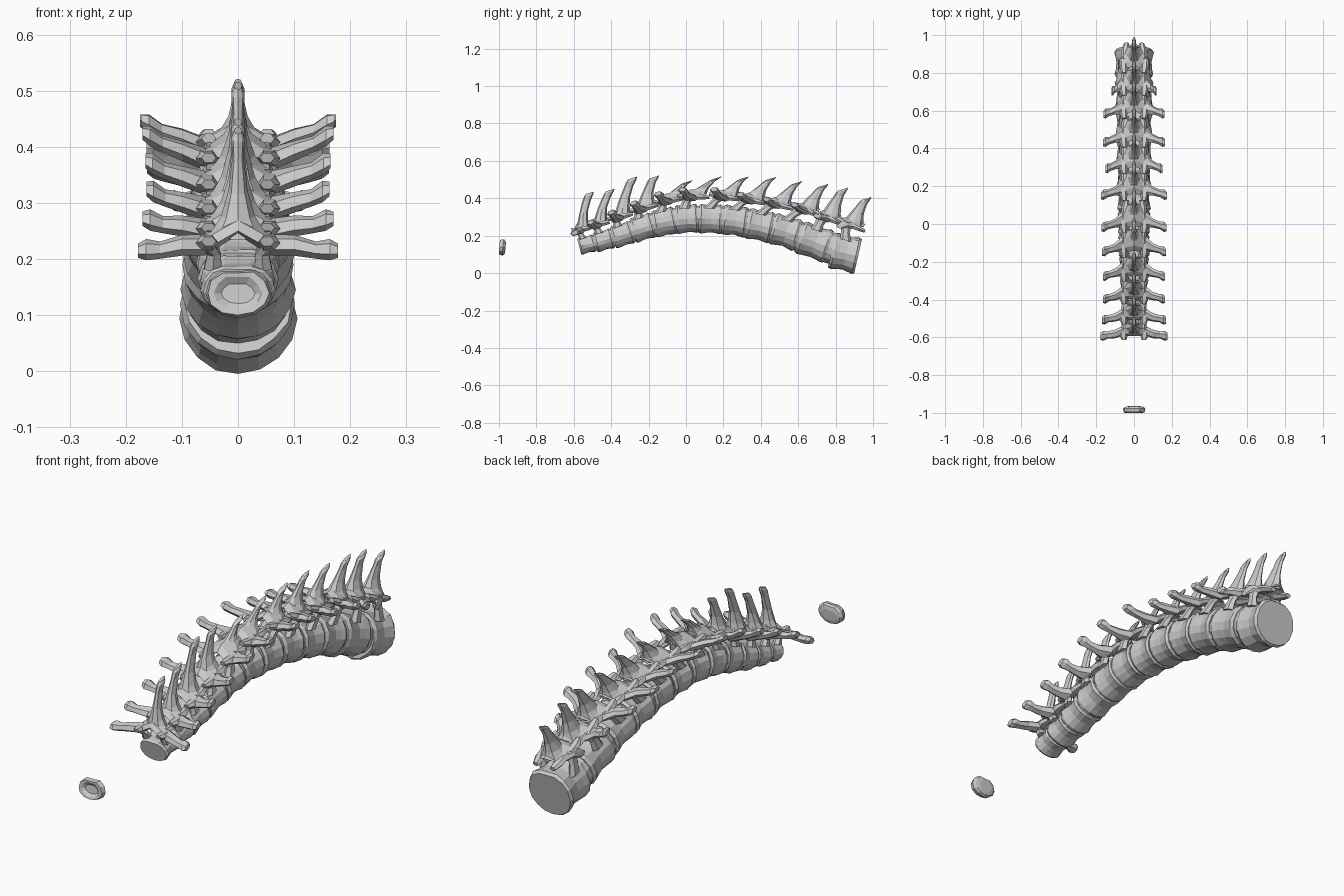
import bpy, math, random
from mathutils import Vector

if "Cube" in bpy.data.objects:
    bpy.data.objects.remove(bpy.data.objects["Cube"])

random.seed(4)

# Per-vertebra measurements, front (-y) to back (+y)
BODY_Y = [-.53, -.44, -.34, -.23, -.115, .005, .13, .26, .395, .53, .685, .85]
BODY_Z = [.152, .175, .205, .243, .273, .29, .29, .28, .255, .222, .168, .107]
BODY_RZ = [.047, .055, .062, .07, .075, .078, .08, .083, .085, .087, .092, .1]
WING_Y = [-.595, -.51, -.4, -.28, -.15, -.02, .15, .29, .43, .58, .7, .82]
WING_X = [.178, .17, .163, .165, .17, .172, .175, .152, .163, .162, .12, .085]
WING_Z = [.215, .272, .325, .375, .425, .447, .447, .42, .395, .365, .305, .25]
ARCH_Z = [.235, .262, .30, .345, .388, .41, .41, .395, .372, .342, .302, .265]
TIP_Y = [-.515, -.405, -.285, -.17, .01, .165, .31, .455, .595, .735, .84, .965]
TIP_Z = [.435, .45, .515, .52, .495, .515, .515, .512, .49, .475, .455, .405]


def make_object(name, lofts, mirror=False):
    verts, faces = [], []
    for rings in lofts:
        base, n = len(verts), len(rings[0])
        for ring in rings:
            verts += [tuple(p) for p in ring]
        for r in range(len(rings) - 1):
            for i in range(n):
                a, b = base + r * n + i, base + r * n + (i + 1) % n
                faces.append((a, b, b + n, a + n))
        faces.append(tuple(range(base + n - 1, base - 1, -1)))
        end = base + (len(rings) - 1) * n
        faces.append(tuple(range(end, end + n)))
    me = bpy.data.meshes.new(name)
    me.from_pydata(verts, [], faces)
    import bmesh
    bm = bmesh.new()
    bm.from_mesh(me)
    bmesh.ops.recalc_face_normals(bm, faces=bm.faces)
    bm.to_mesh(me)
    bm.free()
    ob = bpy.data.objects.new(name, me)
    bpy.context.collection.objects.link(ob)
    if mirror:
        m = ob.modifiers.new("Mirror", 'MIRROR')
        m.use_axis[0] = True
        m.use_mirror_merge = False
    return ob


def ring(c, u, v, n=6, turn=0.0):
    c, u, v = Vector(c), Vector(u), Vector(v)
    return [c + u * math.cos(turn + 2 * math.pi * i / n) + v * math.sin(turn + 2 * math.pi * i / n)
            for i in range(n)]


def body_ring(y, z, axis, along, rx, rz, n=16, jitter=.02):
    # Round below, flattened on the canal side above
    up = Vector((0, -axis.z, axis.y))
    c = Vector((0, y, z)) + axis * along
    pts = []
    for i in range(n):
        a = 2 * math.pi * i / n
        k = 1 + random.uniform(-jitter, jitter)
        s = math.sin(a)
        h = s * rz if s < 0 else min(s, .86) * rz * 1.12
        pts.append(c + Vector((math.cos(a) * rx * k, 0, 0)) + up * h * k)
    return pts


def slope(vals, ys, i):
    a, b = max(i - 1, 0), min(i + 1, len(ys) - 1)
    return Vector((0, ys[b] - ys[a], vals[b] - vals[a])).normalized()


for i in range(12):
    y, z, rz = BODY_Y[i], BODY_Z[i], BODY_RZ[i]
    rx = .066 + .036 * (i / 11) ** .8
    ax = slope(BODY_Z, BODY_Y, i)
    if i == 11:
        ax = Vector((0, .975, -.22))
    gap = BODY_Y[min(i + 1, 11)] - BODY_Y[min(i, 10)] if i < 11 else .15
    prev = y - BODY_Y[i - 1] if i else .08
    L = (gap + prev) / 4 * .96 / ax.y
    if i == 11:
        L = .072

    # Waisted vertebral body with raised rims
    profile = [(-1, .93), (-.8, 1.0), (-.45, .95), (.1, .9), (.55, .96), (.82, 1.02), (1, .95)]
    make_object(f"vertebral_body_{i + 1}",
                [[body_ring(y, z, ax, t * L, rx * s, rz * s) for t, s in profile]])

    # Disc bridging to the next body
    if i < 11:
        c = Vector((0, (y + BODY_Y[i + 1]) / 2, (z + BODY_Z[i + 1]) / 2))
        make_object(f"disc_{i + 1}",
                    [[body_ring(c.y, c.z, ax, t, rx * .92, rz * .92) for t in (-.025, .025)]])

    wy, wx, wz, az = WING_Y[i], WING_X[i], WING_Z[i], ARCH_Z[i]
    d = slope(ARCH_Z, WING_Y, i)
    n = Vector((0, -d.z, d.y))
    k = .6 + .4 * min(1, i / 4)          # front vertebrae are shorter
    mid = Vector((0, wy + .045 * k, az))  # centre of the arch roof

    def at(x, along, up):
        return mid + Vector((x, 0, 0)) + d * along + n * up

    # Arch roof running out into the side process
    tip = Vector((wx, wy, wz))
    elbow = at(.075, -.012, -.004)
    lamina = [ring(at(0, .03 * k, .022), d * .062 * k, n * .016),
              ring(at(.03, .018 * k, .006), d * .06 * k, n * .017),
              ring(at(.058, .0, -.01), d * .045 * k, n * .018),
              ring(elbow.lerp(tip, .25), d * .024, n * .018)]
    if wx > .1:
        lamina += [ring(elbow.lerp(tip, .62) - n * .004, d * .02, n * .015),
                   ring(elbow.lerp(tip, .86), d * .027, n * .018),
                   ring(tip, d * .019, n * .012)]
    else:
        lamina.append(ring(tip, d * .018, n * .012))

    # Pedicle joining arch to body
    top = Vector((0, y, z)) + Vector((0, -ax.z, ax.y)) * rz * .7
    px = rx * .68
    pedicle = [ring((px, top.y - .012, top.z), d * .032 * k, (.018, 0, 0)),
               ring((px * .95, (top.y + mid.y) / 2 - .012, (top.z + mid.z) / 2), d * .024 * k, (.014, 0, 0)),
               ring(at(.056, -.012, -.008), d * .034 * k, (.018, 0, 0))]

    # Articular facets, forward and backward
    front_facet = [ring(at(.056, 0, -.008), (.02, 0, 0), n * .018),
                   ring(at(.055, -.045 * k, .002), (.02, 0, 0), n * .016),
                   ring(at(.052, -.072 * k, .01), (.013, 0, 0), n * .01)]
    back_facet = [ring(at(.045, .01, -.004), (.022, 0, 0), n * .018),
                  ring(at(.045, .06 * k, -.008), (.022, 0, 0), n * .015),
                  ring(at(.04, .1 * k, -.012), (.014, 0, 0), n * .01)]
    make_object(f"arch_{i + 1}", [lamina, pedicle, front_facet, back_facet], mirror=True)

    # Blade-like spinous process flaring into the arch
    p0 = at(0, .03 * k, .004)
    p3 = Vector((0, TIP_Y[i], TIP_Z[i]))
    blade = []
    for t, hx, hy in ((0, .05, .055), (.18, .03, .047), (.42, .017, .038),
                      (.75, .01, .029), (.93, .012, .031), (1, .007, .026)):
        c = p0.lerp(p3, t) + Vector((0, .012 * math.sin(math.pi * t) * -1, -.006 * t))
        lean = Vector((0, 1, .3 * t + d.z * (1 - t)))
        blade.append(ring(c, lean * hy * (k if t < .5 else .55 + .45 * k), (hx, 0, 0), 8))
    make_object(f"spinous_process_{i + 1}", [blade])

# Separate small dished bone plate at the front
ax = Vector((0, .99, -.08)).normalized()
plate = [body_ring(-.982, .138, ax, t, rx, rz, 12, .04)
         for t, rx, rz in ((-.006, .03, .018), (-.015, .042, .03), (-.016, .054, .039),
                           (.003, .06, .043), (.013, .05, .038), (.017, .034, .024))]
make_object("detached_bone_plate", [plate])
